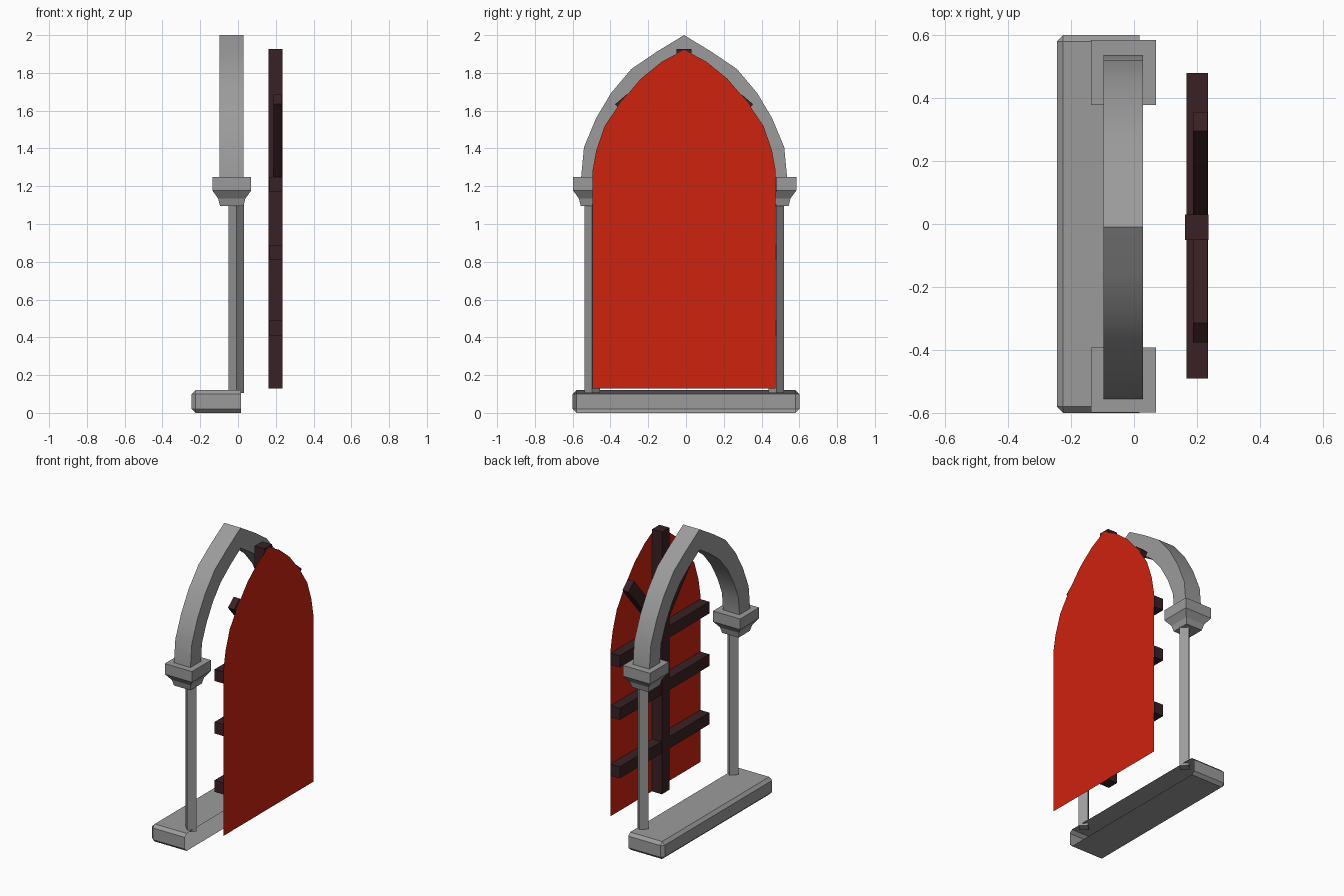
import bpy, bmesh, math
from mathutils import Matrix, Vector

if "Cube" in bpy.data.objects:
    bpy.data.objects.remove(bpy.data.objects["Cube"], do_unlink=True)


def material(name, rgb):
    m = bpy.data.materials.new(name)
    m.use_nodes = True
    m.diffuse_color = (*rgb, 1)
    m.node_tree.nodes["Principled BSDF"].inputs["Base Color"].default_value = (*rgb, 1)
    return m


STONE = material("grey stone", (0.33, 0.33, 0.33))
RED = material("red panel", (0.62, 0.016, 0.004))
WOOD = material("dark wood", (0.042, 0.015, 0.017))
MID = -0.01  # y of the arch's centre line


def finish(name, bm, mat):
    bmesh.ops.recalc_face_normals(bm, faces=bm.faces)
    mesh = bpy.data.meshes.new(name)
    bm.to_mesh(mesh)
    bm.free()
    mesh.materials.append(mat)
    ob = bpy.data.objects.new(name, mesh)
    bpy.context.collection.objects.link(ob)
    return ob


def box_mesh(lo, hi, tilt=0):
    lo, hi = Vector(lo), Vector(hi)
    bm = bmesh.new()
    bmesh.ops.create_cube(bm, size=1, matrix=Matrix.Translation((lo + hi) / 2)
                          @ Matrix.Rotation(tilt, 4, "X")
                          @ Matrix.Diagonal((*(hi - lo), 1)))
    return bm


def loft(name, rings, mat):
    """Bridge equal rings of points and cap both ends."""
    bm = bmesh.new()
    loops = [[bm.verts.new(p) for p in ring] for ring in rings]
    n = len(loops[0])
    for a, b in zip(loops, loops[1:]):
        for i in range(n):
            j = (i + 1) % n
            bm.faces.new((a[i], a[j], b[j], b[i]))
    bm.faces.new(loops[0])
    bm.faces.new(loops[-1])
    return finish(name, bm, mat)


def both_sides(half):
    """Mirror a half outline of (offset, z) about the centre line."""
    left = [(MID - u, z) for u, z in half]
    right = [(MID + u, z) for u, z in half[-2::-1]]
    return left + right


def ring(x, y, z, r, turn):
    angles = [turn + i * math.pi / 2 for i in range(4)]
    return [(x + r * math.cos(a), y + r * math.sin(a), z) for a in angles]


# Base slab: chamfered, with an open straight end on +x
bm = box_mesh((-0.245, -0.6, 0), (0.017, 0.6, 0.12))
edges = [e for e in bm.edges if any(v.co.x < 0 for v in e.verts)]
bmesh.ops.bevel(bm, geom=edges, offset=0.02, segments=1, affect="EDGES")
open_end = [f for f in bm.faces if f.calc_center_median().x > 0.016]
bmesh.ops.delete(bm, geom=open_end, context="FACES")
finish("base_slab", bm, STONE)

# Columns and capitals
for side, y in (("left", 0.479), ("right", -0.497)):
    loft(f"column_{side}", [ring(-0.009, y, z, 0.041, 0) for z in (0.105, 1.11)], STONE)
    profile = [(0.062, 1.095), (0.072, 1.135), (0.103, 1.177), (0.103, 1.25)]
    cap_y = y + 0.002
    loft(f"capital_{side}", [ring(-0.033, cap_y, z, h * math.sqrt(2), math.pi / 4)
                             for h, z in profile], STONE)

# Pointed arch
outer = both_sides([(0.545, 1.25), (0.53, 1.407), (0.466, 1.56), (0.387, 1.693),
                    (0.28, 1.82), (0.148, 1.91), (0, 2.0)])
inner = both_sides([(0.43, 1.25), (0.42, 1.37), (0.37, 1.49), (0.30, 1.61),
                    (0.215, 1.71), (0.11, 1.79), (0, 1.86)])
arch = loft("arch", [[(-0.097, *o), (0.028, *o), (0.028, *i), (-0.097, *i)]
                     for o, i in zip(outer, inner)], STONE)
bpy.ops.object.select_all(action="DESELECT")
arch.select_set(True)
bpy.context.view_layer.objects.active = arch
bpy.ops.object.shade_smooth_by_angle(angle=math.radians(30))

# Thin red door panel
outline = both_sides([(0.485, 0.13), (0.485, 1.28), (0.465, 1.39), (0.42, 1.52),
                      (0.335, 1.645), (0.228, 1.77), (0.117, 1.86), (0, 1.922)])
bm = bmesh.new()
bm.faces.new([bm.verts.new((0.238, y, z)) for y, z in reversed(outline)])
panel = finish("door_panel", bm, RED)
if panel.data.polygons[0].normal.x < 0:
    panel.data.flip_normals()

# Timber bars behind the panel
FACE = 0.236
finish("upright_bar", box_mesh((0.162, MID - 0.04, 0.13), (FACE, MID + 0.04, 1.927)), WOOD)
for label, z in (("lower", 0.45), ("middle", 0.85), ("upper", 1.21)):
    bar = box_mesh((0.166, -0.49, z - 0.04), (FACE - 0.001, 0.48, z + 0.04))
    finish(f"{label}_crossbar", bar, WOOD)

# Diagonal braces rising from the upright
for side, s in (("left", 1), ("right", -1)):
    start, end = Vector((MID, 1.265)), Vector((MID + s * 0.335, 1.66))
    mid, span = (start + end) / 2, end - start
    half = span.length / 2
    brace = box_mesh((0.187, mid.x - half, mid.y - 0.04),
                     (FACE - 0.002, mid.x + half, mid.y + 0.04),
                     math.atan2(span.y, span.x))
    finish(f"brace_{side}", brace, WOOD)
